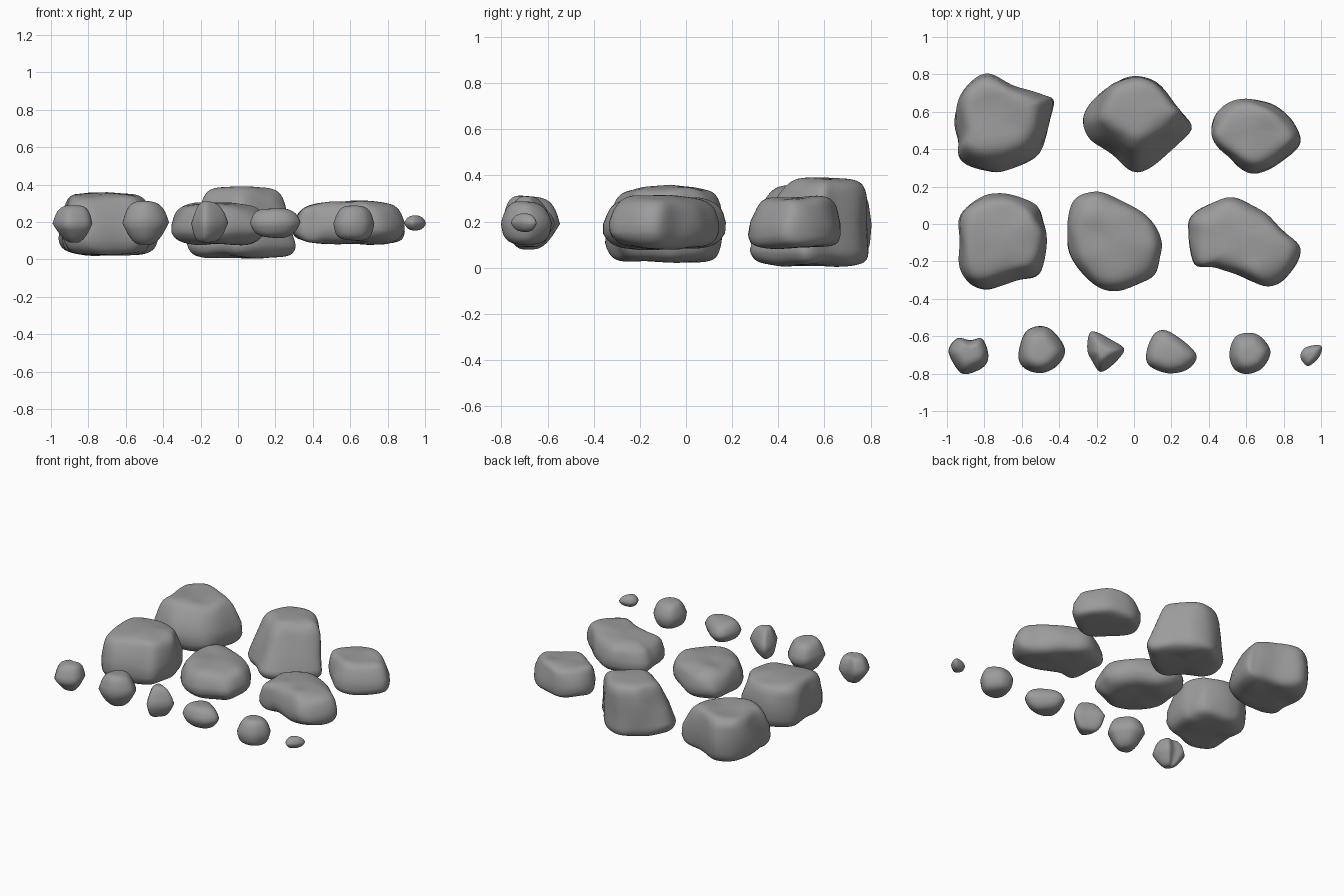
import bpy
import bmesh
import math
from mathutils import Vector, noise

if "Cube" in bpy.data.objects:
    bpy.data.objects.remove(bpy.data.objects["Cube"], do_unlink=True)

RINGS = 28
STEPS = 6

stone = bpy.data.materials.new("stone grey")
stone.use_nodes = True
grey = (0.33, 0.33, 0.33, 1)
stone.diffuse_color = grey
shader = stone.node_tree.nodes["Principled BSDF"]
shader.inputs["Base Color"].default_value = grey
shader.inputs["Roughness"].default_value = 0.9


def smooth_loop(points):
    """Closed Catmull-Rom curve through the outline points."""
    pts = [Vector(p) for p in points]
    count = len(pts)
    loop = []
    for i in range(count):
        a, b, c, d = (pts[(i + k - 1) % count] for k in range(4))
        for s in range(STEPS):
            t = s / STEPS
            loop.append(b + (c - a) * (t / 2)
                        + (a * 2 - b * 5 + c * 4 - d) * (t * t / 2)
                        + (b * 3 - a - c * 3 + d) * (t ** 3 / 2))
    return loop


def signed_power(value, power):
    return math.copysign(abs(value) ** power, value)


def rock(name, low, high, outline, top=None, shrink=0.9, foot=0.92, waist=0.4,
         square=6.5, rough=0.016, tilt=(0, 0)):
    """Loft from a foot, through the widest outline, to the top plateau."""
    wide = smooth_loop(outline)
    centre = sum(wide, Vector((0, 0))) / len(wide)
    if top:
        cap = smooth_loop(top)
    else:
        cap = [centre + (p - centre) * shrink for p in wide]
    base = [centre + (p - centre) * foot for p in wide]
    cap_centre = sum(cap, Vector((0, 0))) / len(cap)
    slope = Vector(tilt)

    def place(flat, h):
        z = low + (high - low) * h + h * slope.dot(flat - centre)
        spot = Vector((flat.x, flat.y, z))
        return spot + noise.noise_vector(spot * 6) * rough

    bm = bmesh.new()
    rings = []
    for r in range(1, RINGS):
        angle = math.pi * r / RINGS
        reach = signed_power(math.sin(angle), 2 / square)
        h = (1 - signed_power(math.cos(angle), 2 / square)) / 2
        up = max(0, (h - waist) / (1 - waist))
        down = max(0, (waist - h) / waist)
        middle = centre.lerp(cap_centre, up)
        ring = []
        for b, w, c in zip(base, wide, cap):
            edge = w.lerp(c, up).lerp(b, down)
            ring.append(bm.verts.new(place(middle + (edge - middle) * reach, h)))
        rings.append(ring)
    for lower, upper in zip(rings, rings[1:]):
        for i in range(len(lower)):
            bm.faces.new((lower[i - 1], lower[i], upper[i], upper[i - 1]))
    for ring, flat, h in ((rings[0], centre, 0), (rings[-1], cap_centre, 1)):
        pole = bm.verts.new(place(flat, h))
        for i in range(len(ring)):
            bm.faces.new((ring[i - 1], ring[i], pole))
    bmesh.ops.recalc_face_normals(bm, faces=bm.faces)
    for face in bm.faces:
        face.smooth = True
    mesh = bpy.data.meshes.new(name)
    bm.to_mesh(mesh)
    bm.free()
    mesh.materials.append(stone)
    obj = bpy.data.objects.new(name, mesh)
    bpy.context.collection.objects.link(obj)


def pebble(name, low, high, outline, **options):
    settings = dict(shrink=0.75, foot=0.75, waist=0.5, square=3.6, rough=0.01)
    settings.update(options)
    rock(name, low, high, outline, **settings)


# Back row of large boulders
rock("back_right_boulder", 0.03, 0.35,
     [(-.78, .81), (-.62, .74), (-.48, .70), (-.42, .64), (-.50, .38), (-.67, .28),
      (-.80, .28), (-.94, .34), (-.95, .45), (-.96, .62), (-.90, .75)],
     [(-.78, .77), (-.64, .71), (-.54, .67), (-.52, .61), (-.59, .43), (-.68, .38),
      (-.80, .38), (-.89, .42), (-.90, .49), (-.92, .62), (-.87, .72)])
rock("back_middle_boulder", 0.01, 0.38,
     [(-.27, .55), (-.23, .65), (-.12, .76), (0, .80), (.12, .76), (.23, .65),
      (.31, .51), (.17, .36), (.01, .28), (-.13, .37), (-.23, .45)],
     [(-.17, .57), (-.16, .64), (-.10, .73), (0, .77), (.11, .74), (.20, .66),
      (.23, .60), (.14, .51), (.02, .44), (-.07, .48), (-.14, .53)],
     foot=0.98, waist=0.2)
rock("back_left_boulder", 0.09, 0.305,
     [(.41, .48), (.44, .59), (.55, .67), (.72, .66), (.84, .56), (.90, .45),
      (.82, .35), (.64, .27), (.49, .36)],
     [(.44, .48), (.47, .57), (.56, .64), (.70, .63), (.79, .55), (.83, .46),
      (.77, .39), (.64, .33), (.51, .40)], foot=0.95)

# Middle row of large boulders
rock("middle_right_boulder", 0.025, 0.35,
     [(-.93, .05), (-.80, .15), (-.66, .16), (-.53, .11), (-.48, .01), (-.46, -.08),
      (-.49, -.25), (-.61, -.31), (-.80, -.35), (-.92, -.29), (-.94, -.10)],
     [(-.90, .05), (-.80, .12), (-.67, .13), (-.56, .09), (-.52, .01), (-.50, -.08),
      (-.53, -.20), (-.63, -.25), (-.79, -.29), (-.88, -.25), (-.91, -.10)])
rock("middle_boulder", 0.08, 0.30,
     [(-.37, -.03), (-.33, .13), (-.22, .18), (-.07, .14), (.09, .03), (.15, -.07),
      (.15, -.18), (.09, -.29), (-.07, -.36), (-.23, -.32), (-.34, -.18)],
     shrink=0.84, foot=0.86, square=4.2)
rock("middle_left_boulder", 0.08, 0.31,
     [(.29, -.05), (.31, .05), (.49, .15), (.65, .10), (.81, -.03), (.90, -.13),
      (.83, -.27), (.72, -.33), (.54, -.27), (.43, -.24), (.32, -.22)],
     shrink=0.85, square=4.4, tilt=(0.03, 0))

# Front row of pebbles, from the right to the left
pebble("pebble_one", 0.09, 0.29,
       [(-.99, -.69), (-.95, -.61), (-.88, -.62), (-.81, -.61), (-.78, -.70),
        (-.81, -.77), (-.92, -.80)], foot=0.5)
pebble("pebble_two", 0.08, 0.31,
       [(-.62, -.68), (-.57, -.57), (-.45, -.56), (-.37, -.67), (-.41, -.76),
        (-.50, -.80), (-.60, -.76)], foot=0.55)
pebble("pebble_three", 0.085, 0.31,
       [(-.25, -.67), (-.23, -.58), (-.13, -.61), (-.05, -.67), (-.10, -.74),
        (-.18, -.79), (-.23, -.73)], shrink=0.6, foot=0.7)
pebble("pebble_four", 0.12, 0.27,
       [(.07, -.67), (.11, -.59), (.19, -.58), (.33, -.69), (.29, -.77),
        (.18, -.80), (.08, -.75)], shrink=0.8)
pebble("pebble_five", 0.10, 0.285,
       [(.51, -.69), (.55, -.60), (.65, -.59), (.73, -.68), (.69, -.77),
        (.60, -.80), (.53, -.77)], foot=0.85)
pebble("pebble_six", 0.155, 0.235,
       [(.89, -.71), (.92, -.66), (1, -.65), (.99, -.71), (.93, -.76)],
       square=2.8, rough=0.003)
